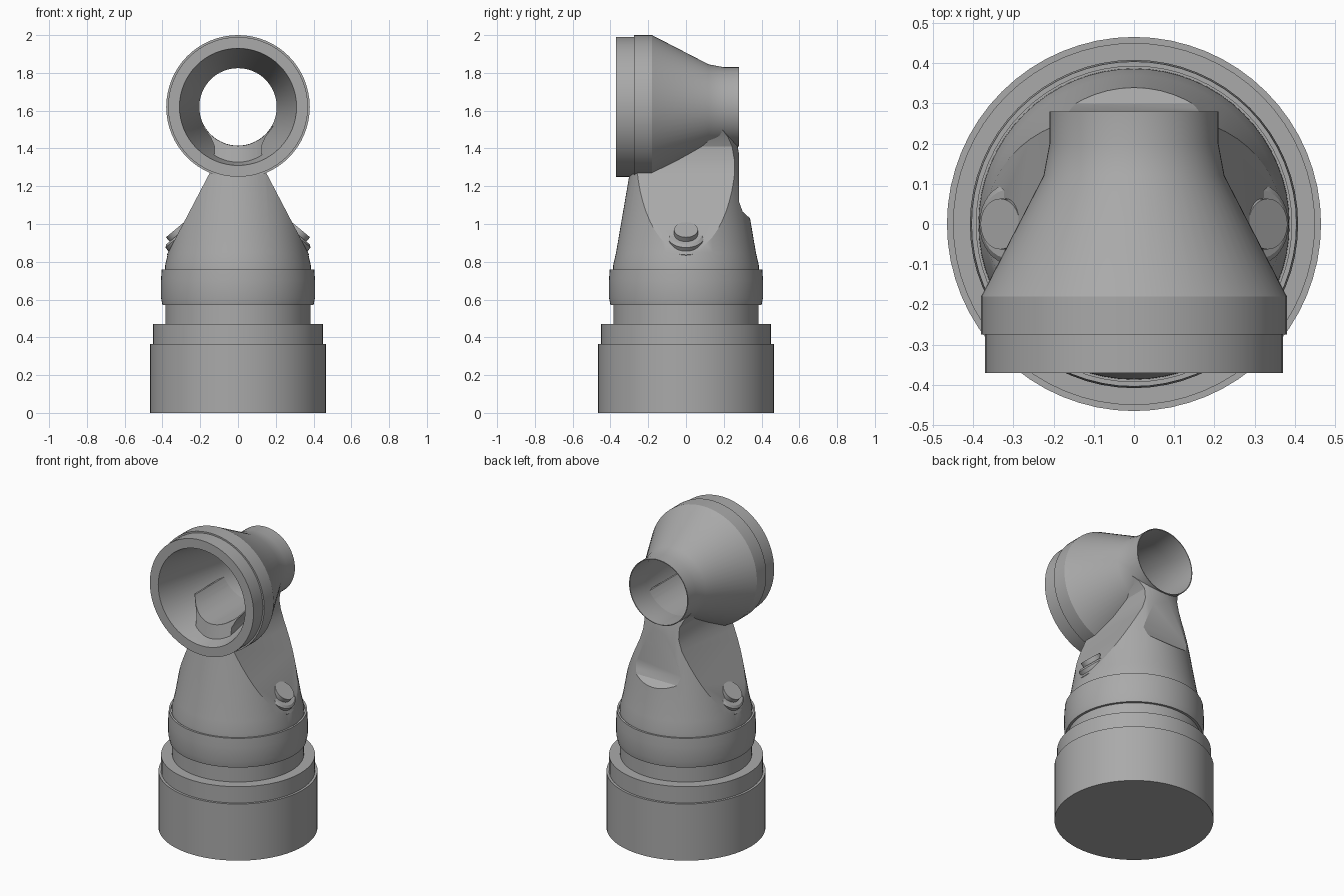
import bpy, bmesh, math
from mathutils import Matrix, Vector

old = bpy.data.objects.get("Cube")
if old:
    bpy.data.objects.remove(old, do_unlink=True)

grey = bpy.data.materials.new("plain_grey")
grey.use_nodes = True
grey.diffuse_color = (0.4, 0.4, 0.4, 1)
grey.node_tree.nodes["Principled BSDF"].inputs["Base Color"].default_value = (0.4, 0.4, 0.4, 1)


def finish(name, bm, matrix=Matrix()):
    bmesh.ops.remove_doubles(bm, verts=bm.verts, dist=0.0001)
    bmesh.ops.recalc_face_normals(bm, faces=bm.faces)
    bm.transform(matrix)
    mesh = bpy.data.meshes.new(name)
    bm.to_mesh(mesh)
    bm.free()
    mesh.materials.append(grey)
    obj = bpy.data.objects.new(name, mesh)
    bpy.context.collection.objects.link(obj)
    return obj


def lathe(name, profile, closed=False, matrix=Matrix(), steps=64):
    """Spin a (radius, height) profile around z."""
    bm = bmesh.new()
    verts = [bm.verts.new((r, 0, h)) for r, h in profile]
    pairs = list(zip(verts, verts[1:]))
    if closed:
        pairs.append((verts[-1], verts[0]))
    edges = [bm.edges.new(p) for p in pairs]
    bmesh.ops.spin(bm, geom=verts + edges, cent=(0, 0, 0), axis=(0, 0, 1),
                   angle=math.tau, steps=steps, use_merge=True)
    return finish(name, bm, matrix)


def prism(name, points):
    """Extrude a flat outline through the whole body."""
    bm = bmesh.new()
    face = bm.faces.new([bm.verts.new(p) for p in points])
    face.normal_update()
    normal = face.normal.copy()
    geom = bmesh.ops.extrude_face_region(bm, geom=[face])["geom"]
    moved = [g for g in geom if isinstance(g, bmesh.types.BMVert)]
    bmesh.ops.translate(bm, verts=moved, vec=normal * 2)
    bmesh.ops.translate(bm, verts=bm.verts, vec=-normal)
    return finish(name, bm)


def carve(obj, cutter, operation):
    mod = obj.modifiers.new("carve", "BOOLEAN")
    mod.object, mod.operation, mod.solver = cutter, operation, "EXACT"
    bpy.context.view_layer.update()
    evaluated = obj.evaluated_get(bpy.context.evaluated_depsgraph_get())
    mesh = bpy.data.meshes.new_from_object(evaluated)
    obj.modifiers.clear()
    obj.data = mesh
    bpy.data.objects.remove(cutter, do_unlink=True)


# Stepped round base with the turning collar
base = lathe("base", [(0, 0), (0.465, 0), (0.465, 0.365), (0.45, 0.365),
                      (0.45, 0.47), (0.385, 0.47), (0.385, 0.57), (0, 0.57)])
collar = lathe("collar", [(0, 0.57), (0.4, 0.57), (0.408, 0.61), (0.408, 0.7),
                          (0.404, 0.76), (0.392, 0.76), (0.392, 0.745), (0, 0.745)])

# Funnel, open at both ends, lying along y
lay_down = Matrix.Translation((0, 0, 1.62)) @ Matrix.Rotation(-math.pi / 2, 4, "X")
funnel = lathe("funnel", [(0.31, -0.37), (0.37, -0.37), (0.37, -0.275), (0.38, -0.275),
                          (0.38, -0.18), (0.225, 0.12), (0.21, 0.2), (0.21, 0.28),
                          (0.205, 0.28), (0.205, 0.12)], True, lay_down)

# Tapered neck, trimmed on both sides and at the back, hollowed under the funnel
neck = lathe("neck", [(0, 0.74), (0.387, 0.74), (0.386, 0.78), (0.37, 0.85),
                      (0.25, 1.55), (0, 1.55)])
side = [(0.45, 0.7), (0.38, 0.83), (0.15, 1.27), (0.127, 1.34), (0.124, 1.41),
        (0.145, 1.46), (0.19, 1.52)]
outline = [(x, 0, z) for x, z in side] + [(-x, 0, z) for x, z in reversed(side)]
carve(neck, prism("side_trim", outline), "INTERSECT")
back = [(-0.6, 0.7), (0.6, 0.7), (0.6, 1.02), (0.35, 1.02), (0.3, 1.065),
        (0.28, 1.12), (0.28, 1.6), (-0.6, 1.6)]
carve(neck, prism("back_trim", [(0, y, z) for y, z in back]), "INTERSECT")
bore = lathe("bore", [(0, -1), (0.206, -1), (0.206, 1), (0, 1)], False, lay_down)
carve(neck, bore, "DIFFERENCE")

parts = [base, collar, funnel, neck]

# Stepped bolts on the two sloping sides
for label, s in (("left", 1), ("right", -1)):
    axis = Vector((0.64 * s, 0, 0.77))
    place = Matrix.Translation((0.333 * s, 0, 0.97)) @ axis.to_track_quat("Z", "Y").to_matrix().to_4x4()
    parts.append(lathe(label + "_bolt", [
        (0, -0.13), (0.118, -0.13), (0.118, -0.075), (0.1, -0.065), (0.1, -0.04),
        (0.085, -0.03), (0.063, -0.03), (0.063, 0), (0, 0)], False, place, 32))

for obj in bpy.context.view_layer.objects:
    obj.select_set(obj in parts)
bpy.context.view_layer.objects.active = base
bpy.ops.object.shade_smooth_by_angle(angle=math.radians(25))
